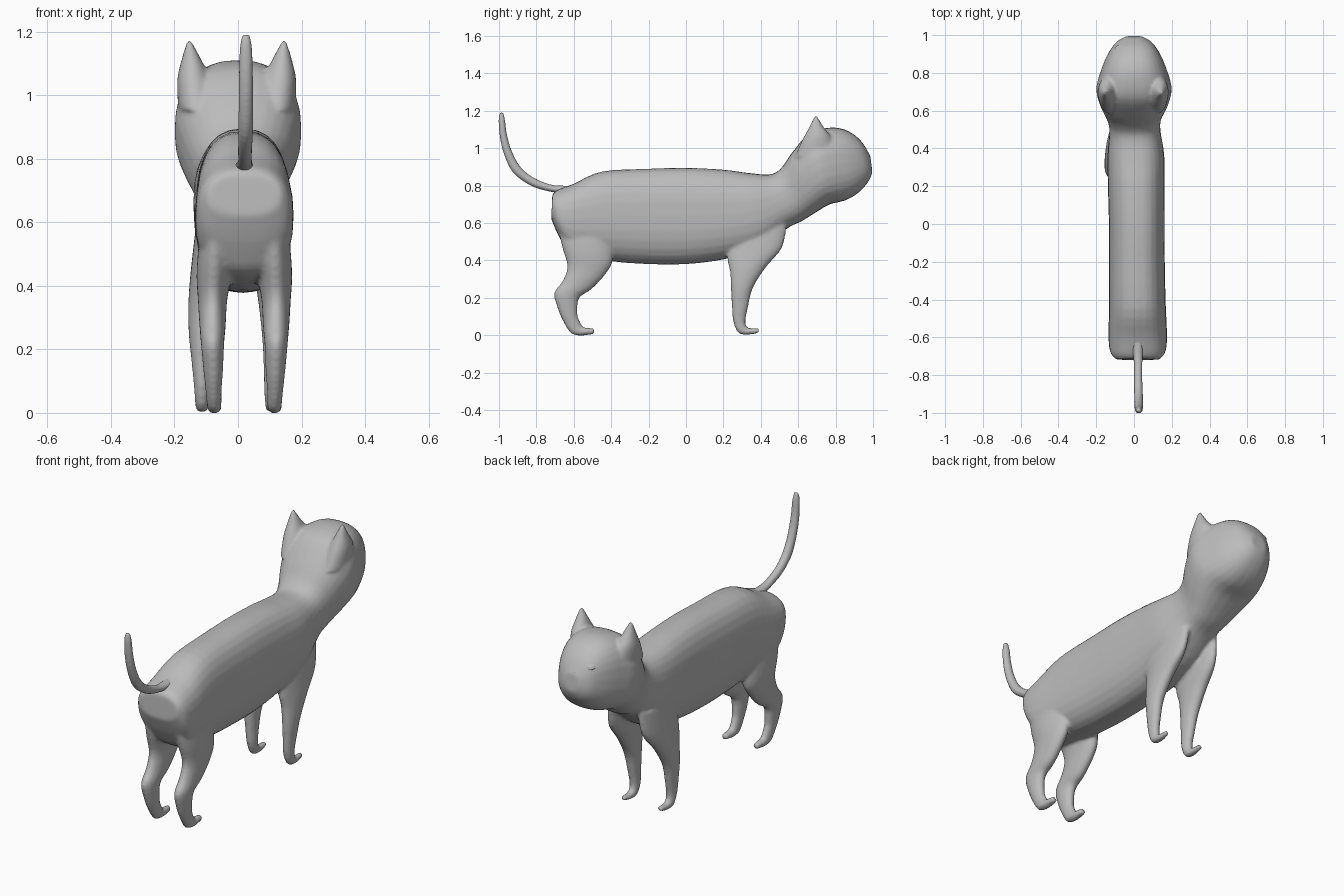
import bpy, bmesh, math
from mathutils import Vector

cube = bpy.data.objects.get("Cube")
if cube:
    bpy.data.objects.remove(cube)

grey = bpy.data.materials.new("soft grey")
grey.use_nodes = True
COLOUR = (0.5, 0.5, 0.5, 1)
grey.diffuse_color = COLOUR
grey.node_tree.nodes["Principled BSDF"].inputs["Base Color"].default_value = COLOUR

SIDES, STEPS = 28, 4


def spline(a, b, c, d, t):
    """Catmull-Rom blend of four equal-length tuples."""
    return [0.5 * (2 * q + (r - p) * t + (2 * p - 5 * q + 4 * r - s) * t * t
                   + (3 * q - p - 3 * r + s) * t ** 3)
            for p, q, r, s in zip(a, b, c, d)]


def loft(bm, keys, power=2.0, side=1, shift=0.0):
    """Closed skin through rings (y1, z1, y2, z2, half width, x centre)."""
    last = len(keys) - 1
    rows = []
    for i in range(last):
        four = [keys[min(max(i + k, 0), last)] for k in (-1, 0, 1, 2)]
        rows += [spline(*four, s / STEPS) for s in range(STEPS)]
    rows.append(keys[-1])
    rings = []
    for y1, z1, y2, z2, half, x in rows:
        mid = Vector((side * x + shift, (y1 + y2) / 2, (z1 + z2) / 2))
        arm = Vector((0, (y1 - y2) / 2, (z1 - z2) / 2))
        ring = []
        for k in range(SIDES):
            a = math.tau * k / SIDES
            c, s = math.cos(a), math.sin(a)
            u = math.copysign(abs(c) ** (2 / power), c)
            v = math.copysign(abs(s) ** (2 / power), s)
            ring.append(bm.verts.new(mid + Vector((half * u, 0, 0)) + arm * v))
        rings.append(ring)
    faces = [bm.faces.new(rings[0]), bm.faces.new(rings[-1])]
    for lower, upper in zip(rings, rings[1:]):
        for k in range(SIDES):
            n = (k + 1) % SIDES
            faces.append(bm.faces.new((lower[k], lower[n], upper[n], upper[k])))
    bmesh.ops.recalc_face_normals(bm, faces=faces)


def finish(bm, name, voxel=0, smooth=0):
    mesh = bpy.data.meshes.new(name)
    bm.to_mesh(mesh)
    bm.free()
    mesh.materials.append(grey)
    mesh.polygons.foreach_set("use_smooth", [True] * len(mesh.polygons))
    obj = bpy.data.objects.new(name, mesh)
    bpy.context.collection.objects.link(obj)
    if voxel:
        skin = obj.modifiers.new("skin", "REMESH")
        skin.mode = "VOXEL"
        skin.voxel_size = voxel
        skin.use_smooth_shade = True
        relax = obj.modifiers.new("relax", "SMOOTH")
        relax.factor = 0.5
        relax.iterations = smooth
    return obj


# Torso, neck and head
trunk = [
    (-.715, .75, -.72, .62, .115, .02),
    (-.69, .775, -.67, .51, .145, .02),
    (-.60, .81, -.60, .43, .155, .02),
    (-.45, .875, -.40, .395, .15, .018),
    (-.20, .89, -.20, .38, .148, .015),
    (0, .895, 0, .38, .148, .015),
    (.20, .885, .20, .405, .15, .012),
    (.33, .868, .40, .46, .15, .01),
    (.45, .86, .54, .57, .135, .005),
    (.51, .895, .62, .61, .145, 0),
    (.57, .98, .70, .66, .178, 0),
    (.66, 1.08, .77, .70, .2, 0),
    (.77, 1.11, .85, .72, .175, 0),
    (.86, 1.095, .92, .76, .142, 0),
    (.935, 1.04, .975, .82, .098, 0),
    (.985, .96, .997, .87, .045, 0),
]

# Legs, listed from hip or shoulder down to the toes
hind_leg = [
    (-.70, .64, -.40, .62, .05, .085),
    (-.665, .48, -.39, .42, .055, .095),
    (-.635, .37, -.42, .34, .046, .1),
    (-.66, .29, -.50, .25, .041, .1),
    (-.705, .225, -.57, .20, .036, .1),
    (-.685, .14, -.58, .13, .031, .098),
    (-.655, .07, -.575, .09, .026, .097),
    (-.615, .01, -.55, .045, .023, .095),
    (-.56, -.002, -.53, .04, .023, .095),
    (-.49, .006, -.49, .036, .016, .095),
]
front_leg = [
    (.23, .57, .54, .60, .04, .09),
    (.22, .42, .515, .47, .046, .1),
    (.235, .34, .425, .36, .043, .11),
    (.24, .25, .357, .25, .037, .115),
    (.245, .15, .332, .15, .029, .113),
    (.253, .07, .318, .075, .025, .11),
    (.28, .012, .325, .045, .022, .11),
    (.33, .002, .34, .038, .021, .11),
    (.39, .012, .39, .037, .014, .11),
]

# Pointed ear, from inside the skull to the tip
ear = [
    (.58, .95, .80, .98, .06, .125),
    (.62, 1.04, .775, 1.06, .052, .135),
    (.66, 1.115, .735, 1.115, .03, .143),
    (.688, 1.178, .70, 1.175, .005, .15),
]

bm = bmesh.new()
loft(bm, trunk, power=2.5)
for side in (1, -1):
    loft(bm, hind_leg, side=side, shift=.02)
    loft(bm, front_leg, side=side, shift=-.003)
    loft(bm, ear, side=side, shift=-.004)
finish(bm, "body", voxel=.009, smooth=5)

# Upturned tail
tail = [
    (-.58, .80, -.60, .75, .03, .02),
    (-.68, .80, -.68, .76, .026, .02),
    (-.74, .81, -.76, .775, .022, .022),
    (-.82, .845, -.84, .805, .022, .022),
    (-.885, .90, -.925, .87, .023, .024),
    (-.93, .98, -.972, .965, .023, .025),
    (-.957, 1.07, -.995, 1.06, .022, .025),
    (-.968, 1.15, -1.002, 1.15, .019, .025),
    (-.978, 1.19, -.995, 1.19, .011, .025),
]
bm = bmesh.new()
loft(bm, tail)
finish(bm, "tail", voxel=.006, smooth=2)


def bead(name, place, size, tilt):
    bm = bmesh.new()
    bmesh.ops.create_uvsphere(bm, u_segments=20, v_segments=12, radius=1)
    obj = finish(bm, name)
    obj.location, obj.scale = place, size
    obj.rotation_euler = tilt


# Eyes and nose
for label, side in (("left", 1), ("right", -1)):
    bead(label + "_eye", (side * .063 - .007, .93, 1.0), (.032, .024, .016),
         (math.radians(-35), 0, side * -.3))
bead("nose", (-.015, .968, .972), (.013, .012, .009), (-.6, 0, 0))
